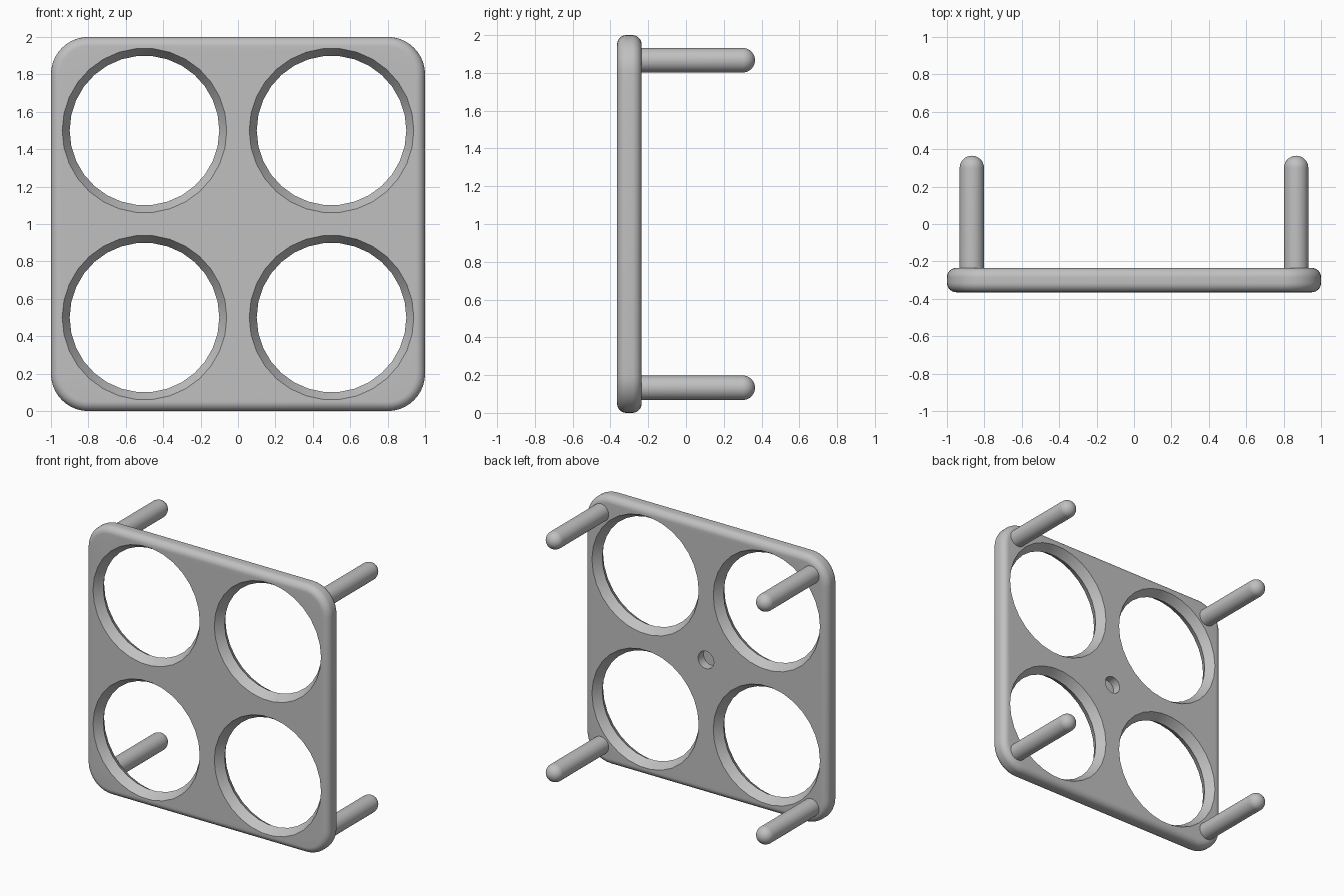
import bpy
import bmesh
from math import sin, cos, pi, radians

cube = bpy.data.objects.get("Cube")
if cube:
    bpy.data.objects.remove(cube, do_unlink=True)

FRONT, BACK = -0.365, -0.235      # plate faces along y
MID = (FRONT + BACK) / 2
PIN_R = 0.065
PIN_POS = 0.867

grey = bpy.data.materials.new("light grey")
grey.use_nodes = True
colour = (0.53, 0.53, 0.53, 1)
grey.diffuse_color = colour
grey.node_tree.nodes["Principled BSDF"].inputs["Base Color"].default_value = colour


def lathe(bm, profile, x, z, sides):
    """Closed solid revolved about the y direction; profile is (radius, y) pairs."""
    rings = []
    for r, y in profile:
        rings.append([bm.verts.new((x + r * cos(2 * pi * i / sides), y,
                                    z + r * sin(2 * pi * i / sides)))
                      for i in range(sides)])
    for a, b in zip(rings, rings[1:]):
        for i in range(sides):
            j = (i + 1) % sides
            bm.faces.new((a[i], a[j], b[j], b[i]))
    bm.faces.new(rings[0])
    bm.faces.new(rings[-1])


def make_object(name, bm):
    bmesh.ops.recalc_face_normals(bm, faces=bm.faces)
    mesh = bpy.data.meshes.new(name)
    bm.to_mesh(mesh)
    bm.free()
    mesh.materials.append(grey)
    obj = bpy.data.objects.new(name, mesh)
    bpy.context.collection.objects.link(obj)
    return obj


def activate(obj):
    bpy.ops.object.select_all(action='DESELECT')
    obj.select_set(True)
    bpy.context.view_layer.objects.active = obj


# Plate: rounded square, extruded, with rounded rims
bm = bmesh.new()
corner, steps = 0.2, 10
outline = []
for k, (sx, sz) in enumerate(((1, 1), (-1, 1), (-1, -1), (1, -1))):
    for i in range(steps + 1):
        a = (k + i / steps) * pi / 2
        outline.append(bm.verts.new((sx * (1 - corner) + corner * cos(a), FRONT,
                                     1 + sz * (1 - corner) + corner * sin(a))))
face = bm.faces.new(outline)
new = bmesh.ops.extrude_face_region(bm, geom=[face])["geom"]
bmesh.ops.translate(bm, vec=(0, BACK - FRONT, 0),
                    verts=[g for g in new if isinstance(g, bmesh.types.BMVert)])
rims = [e for e in bm.edges if abs(e.verts[0].co.y - e.verts[1].co.y) < 1e-5]
bmesh.ops.bevel(bm, geom=rims, offset=0.05, segments=10, profile=0.5,
                affect='EDGES', clamp_overlap=True)
plate = make_object("plate", bm)

# Hole cutters: four waisted openings and a blind socket in the back
bm = bmesh.new()
waist, mouth = 0.4, 0.44
reach = 2 * (BACK - MID)
wide = waist + 2 * (mouth - waist)
for x in (-0.5, 0.5):
    for z in (0.5, 1.5):
        lathe(bm, [(wide, MID - reach), (waist, MID), (wide, MID + reach)], x, z, 30)
lathe(bm, [(PIN_R, MID), (PIN_R, BACK + 0.1)], 0, 1, 30)
cutter = make_object("hole_cutter", bm)
cutter.hide_render = True

cut = plate.modifiers.new("holes", 'BOOLEAN')
cut.operation = 'DIFFERENCE'
cut.solver = 'EXACT'
cut.object = cutter
activate(plate)
bpy.ops.object.modifier_apply(modifier=cut.name)
bpy.data.objects.remove(cutter, do_unlink=True)
bpy.ops.object.shade_smooth_by_angle(angle=radians(11))

# Round-ended pins at the back corners
tip = 0.365
for side, x in (("left", PIN_POS), ("right", -PIN_POS)):
    for level, z in (("upper", 1 + PIN_POS), ("lower", 1 - PIN_POS)):
        bm = bmesh.new()
        profile = [(PIN_R, MID)]
        for i in range(10):
            a = i * pi / 20
            profile.append((PIN_R * cos(a), tip - PIN_R + PIN_R * sin(a)))
        profile.append((0.001, tip))
        lathe(bm, profile, x, z, 40)
        pin = make_object(f"{level}_{side}_pin", bm)
        activate(pin)
        bpy.ops.object.shade_smooth_by_angle(angle=radians(30))
